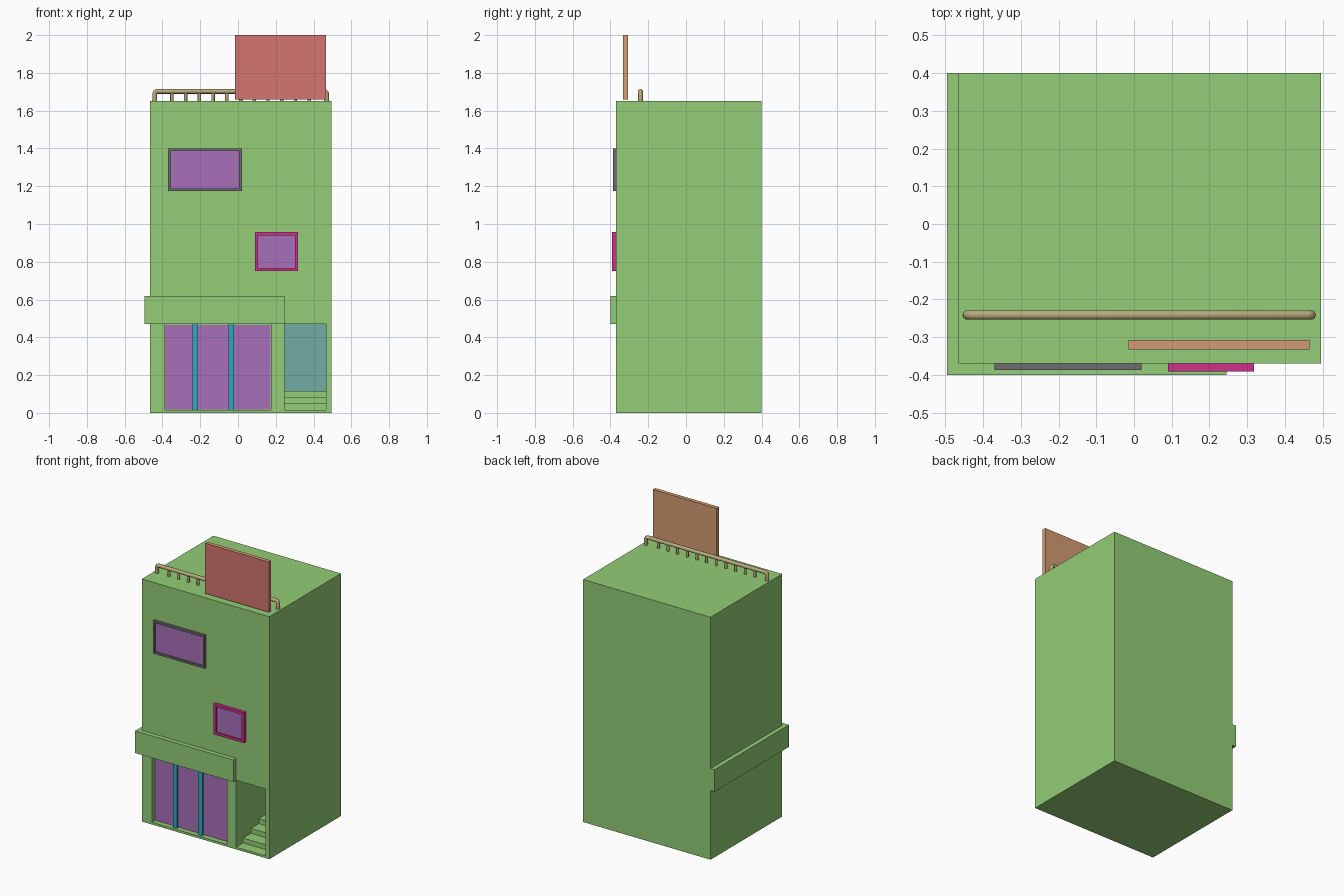
import bpy, bmesh
from mathutils import Vector

if "Cube" in bpy.data.objects:
    bpy.data.objects.remove(bpy.data.objects["Cube"])


def material(name, rgb):
    m = bpy.data.materials.new(name)
    m.diffuse_color = (*rgb, 1)
    m.use_nodes = True
    m.node_tree.nodes["Principled BSDF"].inputs["Base Color"].default_value = m.diffuse_color
    return m


GREEN = material("green_wall", (0.29, 0.61, 0.18))
PURPLE = material("purple_glass", (0.39, 0.16, 0.48))
TEAL = material("teal_metal", (0.03, 0.38, 0.52))
BLUE = material("blue_door", (0.17, 0.41, 0.38))
GREY = material("grey_frame", (0.16, 0.15, 0.17))
PINK = material("pink_frame", (0.61, 0.03, 0.27))
RED = material("red_panel", (0.66, 0.18, 0.16))
TAN = material("tan_board", (0.66, 0.33, 0.17))
SAND = material("sand_rail", (0.48, 0.40, 0.20))


def finish(name, bm, mat):
    bmesh.ops.recalc_face_normals(bm, faces=bm.faces)
    me = bpy.data.meshes.new(name)
    bm.to_mesh(me)
    bm.free()
    me.materials.append(mat)
    ob = bpy.data.objects.new(name, me)
    bpy.context.collection.objects.link(ob)
    return ob


def box(name, x, y, z, mat):
    bm = bmesh.new()
    bmesh.ops.create_cube(bm, size=1)
    for v in bm.verts:
        v.co = [(a + b) / 2 + c * (b - a) for c, (a, b) in zip(v.co, (x, y, z))]
    return finish(name, bm, mat)


def prism(name, pts, axis, lo, hi, mat):
    """Extrude a closed 2D outline along x (outline is y,z) or z (outline is x,y)."""
    bm = bmesh.new()
    put = (lambda p: (lo, *p)) if axis == 'X' else (lambda p: (*p, lo))
    face = bm.faces.new([bm.verts.new(put(p)) for p in pts])
    new = bmesh.ops.extrude_face_region(bm, geom=[face])["geom"]
    step = Vector((hi - lo, 0, 0)) if axis == 'X' else Vector((0, 0, hi - lo))
    bmesh.ops.translate(bm, vec=step, verts=[g for g in new if isinstance(g, bmesh.types.BMVert)])
    return finish(name, bm, mat)


def cut(ob, cutters):
    for c in cutters:
        mod = ob.modifiers.new("opening", 'BOOLEAN')
        mod.operation, mod.solver, mod.object = 'DIFFERENCE', 'EXACT', c
    dg = bpy.context.evaluated_depsgraph_get()
    ob.data = bpy.data.meshes.new_from_object(ob.evaluated_get(dg))
    ob.modifiers.clear()
    for c in cutters:
        bpy.data.objects.remove(c)


def window(name, x, z, w, front, mat):
    """Projecting frame around a slightly sunken pane."""
    frame = box(name + "_frame", x, (front, -0.37), z, mat)
    inner = [(x[0] + w, x[1] - w), (z[0] + w, z[1] - w)]
    cut(frame, [box("cutter", inner[0], (front - 0.1, -0.3), inner[1], mat)])
    box(name + "_glass", inner[0], (front + 0.01, -0.365), inner[1], PURPLE)


# Building block with shopfront and stair openings
body = box("building", (-0.465, 0.495), (-0.37, 0.40), (0, 1.65), GREEN)
cut(body, [box("cutter", (-0.39, 0.175), (-0.5, -0.335), (0.015, 0.47), GREEN),
           box("cutter", (0.245, 0.465), (-0.5, -0.04), (0.015, 0.47), GREEN)])

# Fascia band wrapping the front and left side
prism("fascia_band", [(-0.495, -0.40), (0.245, -0.40), (0.245, -0.37), (-0.465, -0.37),
                      (-0.465, 0.40), (-0.495, 0.40)], 'Z', 0.47, 0.62, GREEN)

# Shopfront panes, mullions
for i, x in enumerate([(-0.386, -0.24), (-0.211, -0.051), (-0.02, 0.171)]):
    box(f"shop_glass_{i + 1}", x, (-0.341, -0.334), (0.019, 0.466), PURPLE)
for i, x in enumerate([(-0.24, -0.211), (-0.051, -0.02)]):
    box(f"shop_mullion_{i + 1}", x, (-0.355, -0.334), (0.015, 0.47), TEAL)

# Stairs and door at the back of the stairwell
profile = [(-0.04, 0.015)]
z = 0.015
for y in (-0.295, -0.21, -0.125):
    profile += [(y, z), (y, z + 0.0335)]
    z += 0.0335
profile.append((-0.04, z))
prism("stairs", profile, 'X', 0.245, 0.465, GREEN)
box("stair_door", (0.245, 0.465), (-0.045, -0.039), (z, 0.47), BLUE)

# Upper windows
window("upper_window", (-0.37, 0.02), (1.175, 1.40), 0.014, -0.387, GREY)
window("lower_window", (0.09, 0.318), (0.75, 0.957), 0.017, -0.391, PINK)

# Roof board with a red face
board = box("roof_board", (-0.015, 0.465), (-0.333, -0.307), (1.658, 2.0), TAN)
board.data.materials.append(RED)
for p in board.data.polygons:
    if p.normal.y < -0.9:
        p.material_index = 1


def tube(name, pts, r):
    cu = bpy.data.curves.new(name, 'CURVE')
    cu.dimensions = '3D'
    cu.bevel_depth, cu.bevel_resolution, cu.use_fill_caps = r, 3, True
    sp = cu.splines.new('POLY')
    sp.points.add(len(pts) - 1)
    for p, c in zip(sp.points, pts):
        p.co = (*c, 1)
    sp.use_smooth = True
    cu.materials.append(SAND)
    ob = bpy.data.objects.new(name, cu)
    bpy.context.collection.objects.link(ob)
    return ob


# Roof railing: bent handrail and thin balusters
Y, TOP = -0.241, 1.702
tube("handrail", [(-0.441, Y, 1.65), (-0.441, Y, TOP - 0.012), (-0.437, Y, TOP - 0.004),
                  (-0.429, Y, TOP), (0.457, Y, TOP), (0.465, Y, TOP - 0.004),
                  (0.469, Y, TOP - 0.012), (0.469, Y, 1.65)], 0.013)
for i in range(11):
    x = -0.35 + i * 0.0727
    tube(f"baluster_{i + 1}", [(x, Y, 1.65), (x, Y, TOP)], 0.009)
